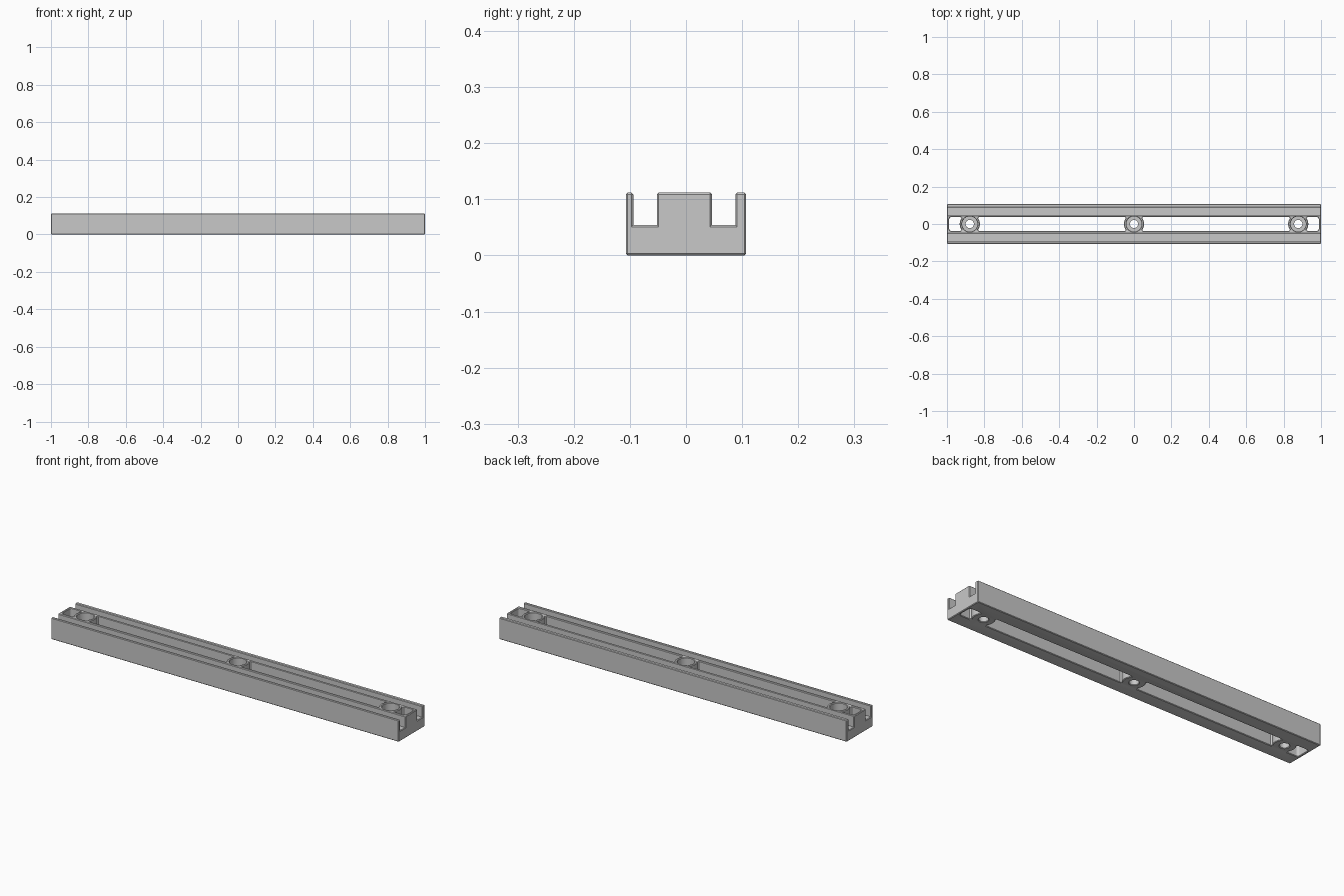
import bpy, bmesh
from math import sin, cos, pi, asin, sqrt

cube = bpy.data.objects.get("Cube")
if cube:
    bpy.data.objects.remove(cube)

H = 0.112          # rail height
C = 0.003          # edge chamfer
HOLES = (-0.878, 0.0, 0.878)
BOSS = 0.054       # radius of the material kept around each hole
HALF = 0.037       # half width of the slots

grey = bpy.data.materials.new("mid grey")
grey.use_nodes = True
colour = (0.58, 0.58, 0.58, 1)
grey.diffuse_color = colour
grey.node_tree.nodes["Principled BSDF"].inputs["Base Color"].default_value = colour


def loft(name, rings):
    """Closed solid through matching rings of points."""
    bm = bmesh.new()
    loops = [[bm.verts.new(p) for p in ring] for ring in rings]
    n = len(loops[0])
    for a, b in zip(loops, loops[1:]):
        for i in range(n):
            j = (i + 1) % n
            bm.faces.new((a[i], a[j], b[j], b[i]))
    bm.faces.new(loops[0][::-1])
    bm.faces.new(loops[-1])
    bmesh.ops.recalc_face_normals(bm, faces=bm.faces)
    mesh = bpy.data.meshes.new(name)
    bm.to_mesh(mesh)
    bm.free()
    mesh.materials.append(grey)
    obj = bpy.data.objects.new(name, mesh)
    bpy.context.collection.objects.link(obj)
    return obj


def boss_end(cx, side, d):
    """Slot end curving around a hole, from low y to high y."""
    r, h = BOSS - d, HALF + d
    edge = h - 0.006
    a = asin(edge / r)
    arc = [(cx + side * r * cos(t), r * sin(t))
           for t in (a * (k / 5 - 1) for k in range(11))]
    x = cx + side * (sqrt(r * r - edge * edge) + 0.006)
    return [(x, -h)] + arc + [(x, h)]


def flat_end(x, side, d):
    """Straight slot end with rounded corners; side points into the slot."""
    h, r = HALF + d, 0.012 + d
    x -= side * d
    quarter = [k * pi / 10 for k in range(6)]
    low = [(x + side * r * (1 - sin(t)), -h + r * (1 - cos(t))) for t in quarter]
    return low + [(px, -py) for px, py in reversed(low)]


def slot_outline(left, right, d):
    ends = []
    for x, side in ((left, 1), (right, -1)):
        make = flat_end if abs(x) > 0.95 else boss_end
        ends.append(make(x, side, d))
    return ends[1] + ends[0][::-1]


# Rail: one cross-section with two grooves, run along x
section = [(-0.107, 0), (0.107, 0), (0.107, H), (0.088, H), (0.088, 0.054),
           (0.046, 0.054), (0.046, H), (-0.052, H), (-0.052, 0.054),
           (-0.094, 0.054), (-0.094, H), (-0.107, H)]
rail = loft("grooved_rail", [[(x, y, z) for y, z in section] for x in (-1, 1)])
bm = bmesh.new()
bm.from_mesh(rail.data)
outer = [e for e in bm.edges if e.is_convex]
bmesh.ops.bevel(bm, geom=outer, offset=C, segments=1, affect='EDGES')
bm.to_mesh(rail.data)
bm.free()

# Cutters: end pockets and long slots, chamfered at top and bottom
cutters = []
stops = (-0.988,) + HOLES + (0.988,)
for left, right in zip(stops, stops[1:]):
    layers = ((-C, 2 * C), (C, 0), (H - C, 0), (H + C, 2 * C))
    cutters.append(loft("slot_cutter", [
        [(x, y, z) for x, y in slot_outline(left, right, d)] for z, d in layers]))

# Cutters: stepped screw holes
steps = ((-C, 0.022 + 2 * C), (C, 0.022), (0.05, 0.022), (0.05, 0.041),
         (H - C, 0.041), (H + C, 0.041 + 2 * C))
for cx in HOLES:
    cutters.append(loft("screw_hole_cutter", [
        [(cx + r * cos(k * pi / 24), r * sin(k * pi / 24), z) for k in range(48)]
        for z, r in steps]))

for cutter in cutters:
    cutter.hide_render = True
    cutter.hide_set(True)
    cut = rail.modifiers.new("cut", 'BOOLEAN')
    cut.operation = 'DIFFERENCE'
    cut.solver = 'EXACT'
    cut.object = cutter

# Bake the cuts, drop the cutters, smooth the round walls
bpy.context.view_layer.update()
graph = bpy.context.evaluated_depsgraph_get()
finished = bpy.data.meshes.new_from_object(rail.evaluated_get(graph))
rail.modifiers.clear()
rail.data = finished
for cutter in cutters:
    bpy.data.objects.remove(cutter)

bpy.ops.object.select_all(action='DESELECT')
rail.select_set(True)
bpy.context.view_layer.objects.active = rail
bpy.ops.object.shade_smooth_by_angle(angle=pi / 7)
